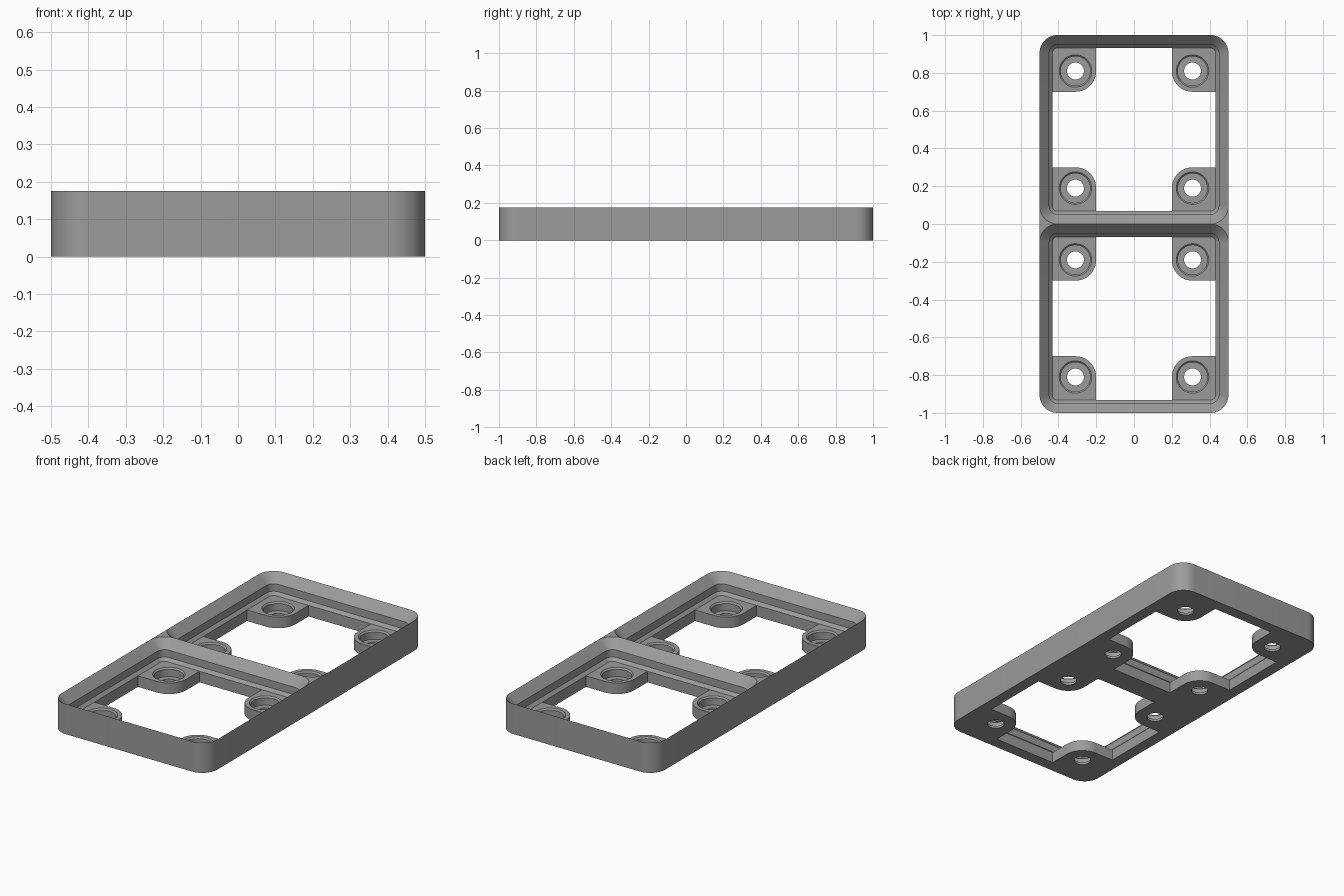
import bpy, bmesh, math

if "Cube" in bpy.data.objects:
    bpy.data.objects.remove(bpy.data.objects["Cube"])

H = 0.175          # total height
FLOOR = 0.064      # top of the corner pads
PAD = 0.2          # inner edge of a pad, from the cell centre
BOLT = 0.31        # hole position, from the cell centre
INNER = 0.432      # half width of the clear opening
INNER_R = 0.027    # corner radius at the bottom of the socket
CORNER_R = 0.095
SEG = 12


def arc(cx, cy, r, start, end, n=SEG):
    return [(cx + r * math.cos(math.radians(start + (end - start) * i / n)),
             cy + r * math.sin(math.radians(start + (end - start) * i / n)))
            for i in range(n + 1)]


def rounded_rect(hx, hy, r):
    pts = []
    for k, (sx, sy) in enumerate([(1, 1), (-1, 1), (-1, -1), (1, -1)]):
        pts += arc(sx * (hx - r), sy * (hy - r), r, 90 * k, 90 * k + 90)
    return pts


def circle(r):
    return arc(BOLT, BOLT, r, 0, 360, 40)[:-1]


def turn(pts, k):
    for _ in range(k):
        pts = [(-y, x) for x, y in pts]
    return pts


def shift(pts, dy):
    return [(x, y + dy) for x, y in pts]


bm = bmesh.new()


def loft(rings):
    """Bridge a list of (points, z) rings with quads."""
    vs = [[bm.verts.new((x, y, z)) for x, y in pts] for pts, z in rings]
    for a, b in zip(vs, vs[1:]):
        for i in range(len(a)):
            j = (i + 1) % len(a)
            bm.faces.new((a[i], a[j], b[j], b[i]))


def fill(loops, z, up):
    """Flat face bounded by an outer loop and any inner loops."""
    edges = []
    for pts in loops:
        vs = [bm.verts.new((x, y, z)) for x, y in pts]
        edges += [bm.edges.new((vs[i], vs[(i + 1) % len(vs)])) for i in range(len(vs))]
    geom = bmesh.ops.triangle_fill(bm, edges=edges, use_beauty=True,
                                   use_dissolve=False, normal=(0, 0, up))["geom"]
    for f in geom:
        if isinstance(f, bmesh.types.BMFace):
            f.normal_update()
            if f.normal.z * up < 0:
                f.normal_flip()


# Outer wall
outline = rounded_rect(0.5, 1.0, CORNER_R)
loft([(outline, 0), (outline, H)])

# One quarter of the opening outline, and the matching pad outline
pad_curve = ([(INNER, PAD)] + arc(BOLT, BOLT, BOLT - PAD, 270, 180)
             + [(PAD, INNER)])
pad_top = pad_curve + arc(INNER - INNER_R, INNER - INNER_R, INNER_R, 90, 0)
opening = [p for k in range(4) for p in turn(pad_curve, k)]

bottom_loops = [outline]
for cy in (-0.5, 0.5):
    # Stepped socket: slope, straight wall, slope
    loft([(shift(rounded_rect(h, h, r), cy), z) for h, r, z in
          [(0.5, CORNER_R, H), (0.449, 0.044, 0.124),
           (0.449, 0.044, 0.081), (INNER, INNER_R, FLOOR)]])
    # Wall of the through opening
    loft([(shift(opening, cy), FLOOR), (shift(opening, cy), 0)])
    bottom_loops.append(shift(opening, cy))
    # Corner pads with chamfered, counterbored holes
    for k in range(4):
        place = lambda pts: shift(turn(pts, k), cy)
        fill([place(pad_top), place(circle(0.086))], FLOOR, 1)
        loft([(place(circle(r)), z) for r, z in
              [(0.086, FLOOR), (0.078, FLOOR - 0.008), (0.078, 0.014),
               (0.045, 0.014), (0.045, 0)]])
        bottom_loops.append(place(circle(0.045)))

# Underside
fill(bottom_loops, 0, -1)

# Small flat webs where the two cells meet at the sides
c = 0.5 - CORNER_R
web = arc(c, CORNER_R, CORNER_R, 360, 270) + arc(c, -CORNER_R, CORNER_R, 90, 0)[1:]
for k in (0, 2):
    fill([turn(web, k)], H, 1)

bmesh.ops.remove_doubles(bm, verts=bm.verts[:], dist=1e-5)
mesh = bpy.data.meshes.new("double_grid_frame")
bm.to_mesh(mesh)
bm.free()

frame = bpy.data.objects.new("double_grid_frame", mesh)
bpy.context.collection.objects.link(frame)
grey = bpy.data.materials.new("mid_grey")
grey.diffuse_color = (0.33, 0.33, 0.33, 1)
grey.use_nodes = True
grey.node_tree.nodes["Principled BSDF"].inputs["Base Color"].default_value = grey.diffuse_color
mesh.materials.append(grey)

bpy.context.view_layer.objects.active = frame
frame.select_set(True)
bpy.ops.object.shade_smooth_by_angle(angle=math.radians(25))
